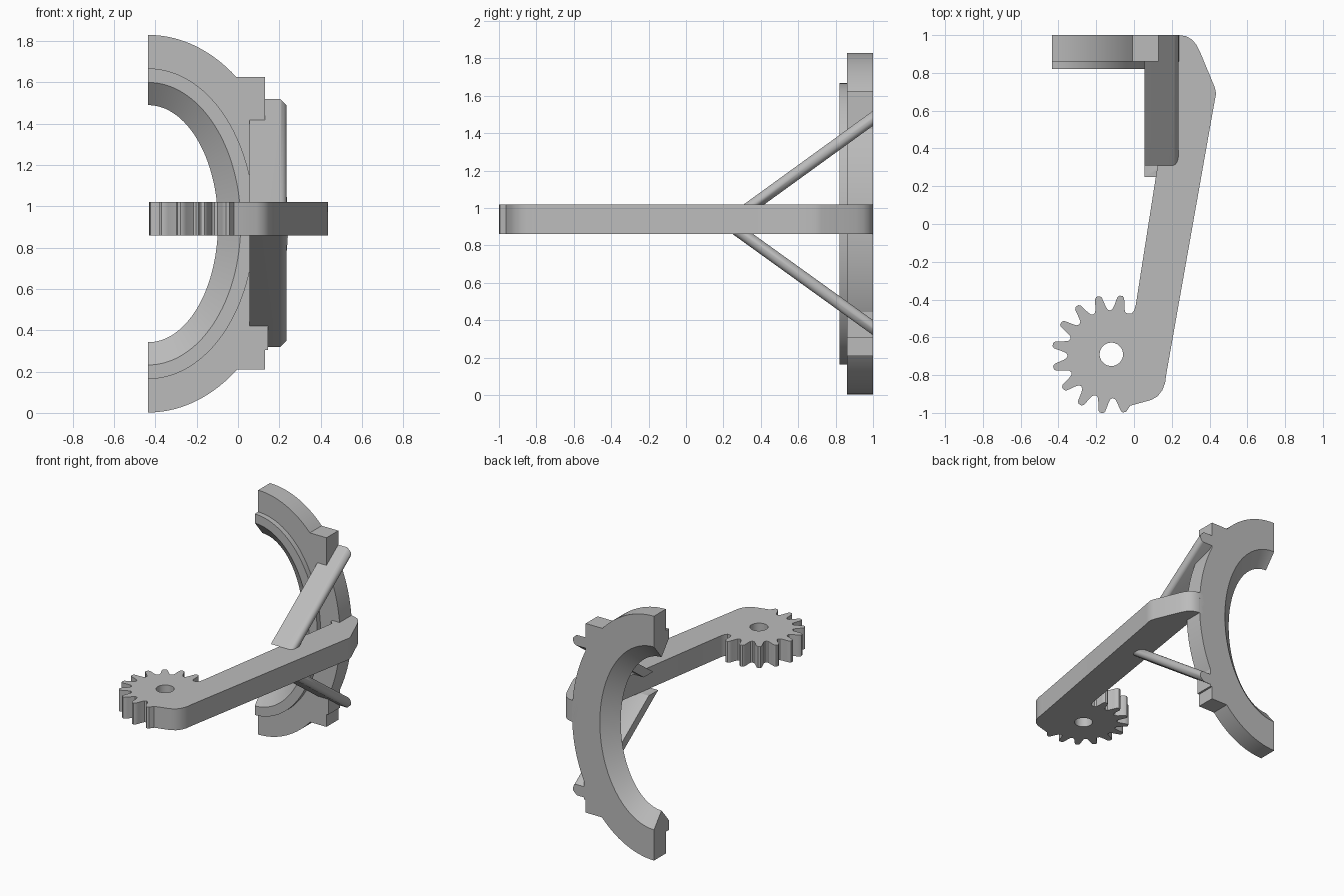
import bpy
import bmesh
from math import sin, cos, pi, radians

if "Cube" in bpy.data.objects:
    bpy.data.objects.remove(bpy.data.objects["Cube"])

grey = bpy.data.materials.new("plain_grey")
grey.use_nodes = True
colour = (0.5, 0.5, 0.5, 1)
grey.diffuse_color = colour
grey.node_tree.nodes["Principled BSDF"].inputs["Base Color"].default_value = colour

MID_Z = 0.916          # height of the ring's axis
CUT_X = -0.435         # plane where the ring is cut in half
ARM_LOW, ARM_TOP = 0.86, 1.02


def finish(bm, name):
    bmesh.ops.recalc_face_normals(bm, faces=bm.faces)
    mesh = bpy.data.meshes.new(name)
    bm.to_mesh(mesh)
    bm.free()
    mesh.materials.append(grey)
    obj = bpy.data.objects.new(name, mesh)
    bpy.context.collection.objects.link(obj)
    bpy.ops.object.select_all(action="DESELECT")
    obj.select_set(True)
    bpy.context.view_layer.objects.active = obj
    bpy.ops.object.shade_smooth_by_angle(angle=radians(35))
    return obj


def extrude_loops(bm, loops, offset):
    """Fill outlines (outer loop plus holes) and extrude them along offset."""
    edges = []
    for loop in loops:
        verts = [bm.verts.new(p) for p in loop]
        edges += [bm.edges.new((a, b)) for a, b in zip(verts, verts[1:] + verts[:1])]
    bmesh.ops.triangle_fill(bm, edges=edges, use_beauty=True)
    cap = list(bm.faces)
    made = bmesh.ops.extrude_face_region(bm, geom=cap, use_keep_orig=True)["geom"]
    bmesh.ops.translate(bm, vec=offset,
                        verts=[g for g in made if isinstance(g, bmesh.types.BMVert)])


def box(name, x0, x1, y0, y1, z0, z1):
    bm = bmesh.new()
    bmesh.ops.create_cube(bm, size=1)
    bmesh.ops.scale(bm, vec=(x1 - x0, y1 - y0, z1 - z0), verts=bm.verts)
    bmesh.ops.translate(bm, vec=((x0 + x1) / 2, (y0 + y1) / 2, (z0 + z1) / 2), verts=bm.verts)
    return finish(bm, name)


# Half ring: section (depth, half height) swept along offset half ellipses
section = [(1, 0.684), (1, 0.914), (0.86, 0.914), (0.86, 0.752),
           (0.82, 0.752), (0.82, 0.684), (0.91, 0.574)]
bm = bmesh.new()
steps = 64
rows = []
for i in range(steps + 1):
    t = -pi / 2 + pi * i / steps
    rows.append([bm.verts.new((CUT_X + (h - 0.236) * cos(t), y, MID_Z + h * sin(t)))
                 for y, h in section])
for a, b in zip(rows, rows[1:]):
    for j in range(len(section)):
        k = (j + 1) % len(section)
        bm.faces.new((a[j], a[k], b[k], b[j]))
bm.faces.new(rows[0])
bm.faces.new(rows[-1])
finish(bm, "half_ring")

# Square tabs on the ring's shoulders
box("upper_tab", -0.06, 0.13, 0.86, 1, 1.38, 1.625)
box("lower_tab", -0.06, 0.13, 0.86, 1, 0.21, 0.45)
box("lower_tab_step", 0.05, 0.145, 0.86, 1, 0.305, 0.45)

# Arm with a toothed gear end and a round bore, as one outline
GX, GY = -0.12, -0.69
tooth = [(-0.5, 0.232), (-0.36, 0.238), (-0.27, 0.258), (-0.2, 0.285), (-0.15, 0.305),
         (-0.07, 0.314), (0.07, 0.314), (0.15, 0.305), (0.2, 0.285), (0.27, 0.258), (0.36, 0.238)]


def polar(deg, r):
    return (GX + r * cos(radians(deg)), GY + r * sin(radians(deg)))


outline = []
for n in range(10):
    for f, r in tooth:
        outline.append(polar(80.5 + 22.5 * (n + f), r))
del outline[-3:]     # the last tooth runs into the arm
outline += [(-0.02, -0.962), (0.09, -0.932), (0.125, -0.912), (0.15, -0.88), (0.165, -0.84),
            (0.17, -0.8), (0.425, 0.64), (0.435, 0.69), (0.427, 0.725), (0.35, 0.91),
            (0.33, 0.95), (0.305, 0.978), (0.275, 0.994), (0.24, 1), (0.18, 1), (0.18, 0.84),
            (0.205, 0.82), (0.01, -0.425), (0.002, -0.455), (-0.013, -0.475)]
bore = [polar(i * 10, 0.062) for i in range(36)]
bm = bmesh.new()
extrude_loops(bm, [[(x, y, ARM_LOW) for x, y in loop] for loop in (outline, bore)],
              (0, 0, ARM_TOP - ARM_LOW))
finish(bm, "gear_arm")

# Slanted struts, rounded along their outer edge
struts = {
    "upper_strut": [(0.31, ARM_TOP), (0.42, ARM_TOP), (1, 1.44), (1, 1.52)],
    "lower_strut": [(0.25, ARM_LOW), (0.36, ARM_LOW), (1, 0.4), (1, 0.32)],
}
for name, profile in struts.items():
    bm = bmesh.new()
    extrude_loops(bm, [[(0.055, y, z) for y, z in profile]], (0.18, 0, 0))
    long_edges = [e for e in bm.edges
                  if all(v.co.x > 0.2 for v in e.verts)
                  and abs(e.verts[0].co.y - e.verts[1].co.y) > 0.3
                  and len(e.link_faces) == 2
                  and e.calc_face_angle() > 0.5]
    bmesh.ops.bevel(bm, geom=long_edges, offset=0.03, segments=6, profile=0.5, affect="EDGES")
    finish(bm, name)
